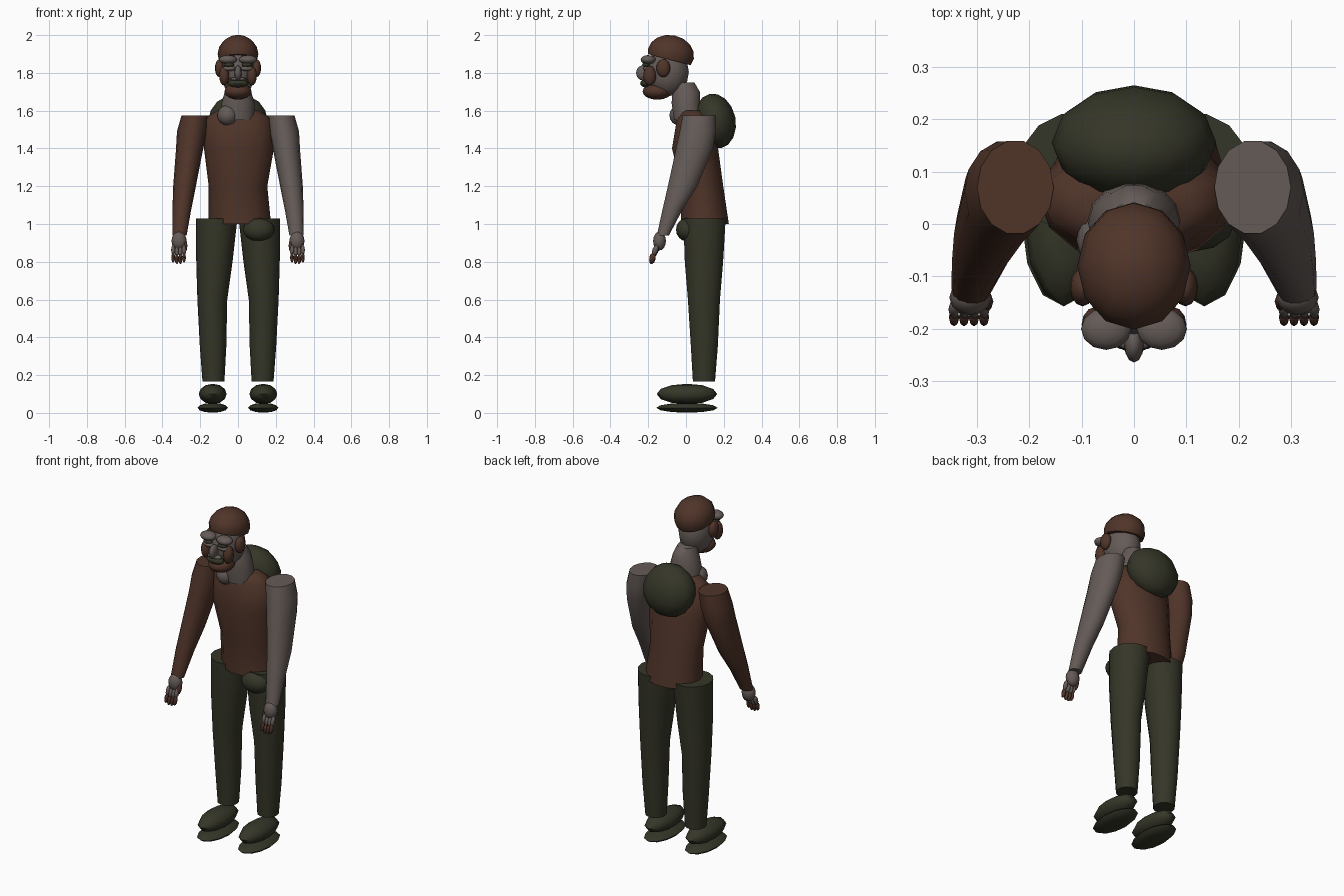
import bpy, bmesh, math
from mathutils import Matrix, Vector

if "Cube" in bpy.data.objects:
    bpy.data.objects.remove(bpy.data.objects["Cube"], do_unlink=True)


def material(name, rgb):
    m = bpy.data.materials.new(name)
    m.use_nodes = True
    colour = (*rgb, 1)
    m.diffuse_color = colour
    node = next(n for n in m.node_tree.nodes if n.type == "BSDF_PRINCIPLED")
    node.inputs["Base Color"].default_value = colour
    return m


BROWN = material("dark brown", (0.08, 0.035, 0.022))
GREY = material("warm grey", (0.13, 0.105, 0.096))
GREEN = material("dark olive", (0.036, 0.037, 0.021))


def finish(name, bm, mat, angle=60):
    bmesh.ops.recalc_face_normals(bm, faces=bm.faces)
    mesh = bpy.data.meshes.new(name)
    bm.to_mesh(mesh)
    bm.free()
    mesh.materials.append(mat)
    ob = bpy.data.objects.new(name, mesh)
    bpy.context.collection.objects.link(ob)
    bpy.ops.object.select_all(action="DESELECT")
    ob.select_set(True)
    bpy.context.view_layer.objects.active = ob
    bpy.ops.object.shade_smooth_by_angle(angle=math.radians(angle))
    return ob


def ball(name, centre, radii, mat, tilt=0, seg=12, rings=8, cut=None):
    """Ellipsoid, tilted about x; cut = (point, normal) keeps the upper side."""
    bm = bmesh.new()
    bmesh.ops.create_uvsphere(bm, u_segments=seg, v_segments=rings, radius=1)
    place = (Matrix.Translation(centre) @ Matrix.Rotation(math.radians(tilt), 4, "X")
             @ Matrix.Diagonal((*radii, 1)))
    bmesh.ops.transform(bm, matrix=place, verts=bm.verts)
    if cut:
        geom = bm.verts[:] + bm.edges[:] + bm.faces[:]
        bmesh.ops.bisect_plane(bm, geom=geom, plane_co=cut[0], plane_no=cut[1],
                               clear_inner=True)
        bmesh.ops.holes_fill(bm, edges=[e for e in bm.edges if e.is_boundary])
    return finish(name, bm, mat)


def loft(name, sections, mat, side=1, seg=14):
    """Capped tube through level ellipses given as x, y, z, rx, ry."""
    bm = bmesh.new()
    loops = []
    for x, y, z, rx, ry in sections:
        turn = [2 * math.pi * i / seg for i in range(seg)]
        loops.append([bm.verts.new((side * x + rx * math.cos(a), y + ry * math.sin(a), z))
                      for a in turn])
    for low, high in zip(loops, loops[1:]):
        for i in range(seg):
            j = (i + 1) % seg
            bm.faces.new((low[i], low[j], high[j], high[i]))
    bm.faces.new(loops[0])
    bm.faces.new(loops[-1])
    return finish(name, bm, mat)


# Torso, hump and pouch
loft("torso", [(0.01, 0.1, 1.0, 0.165, 0.13), (0, 0.085, 1.2, 0.155, 0.115),
               (0.005, 0.048, 1.4, 0.185, 0.125), (0, 0.045, 1.56, 0.175, 0.095),
               (0, 0.035, 1.6, 0.11, 0.065)], BROWN)
ball("back_hump", (0, 0.155, 1.545), (0.157, 0.108, 0.147), GREEN, tilt=12)
ball("hip_pouch", (0.11, 0.005, 0.97), (0.083, 0.058, 0.062), GREEN)

# Neck and throat lump
loft("neck", [(0, 0.01, 1.55, 0.09, 0.075), (0, 0.0, 1.64, 0.087, 0.078),
              (0, 0.0, 1.7, 0.07, 0.075), (0, -0.01, 1.75, 0.05, 0.055)], GREY)
ball("throat_lump", (-0.055, -0.03, 1.575), (0.055, 0.058, 0.055), GREY)

# Head
ball("skull", (0, -0.1, 1.805), (0.092, 0.115, 0.13), GREY)
ball("hair", (0, -0.08, 1.9), (0.108, 0.124, 0.1), BROWN, tilt=-12,
     cut=(Vector((0, -0.08, 1.868)), Vector((0, 0.25, 0.97))))
ball("chin_beard", (0, -0.152, 1.702), (0.072, 0.078, 0.044), BROWN)
ball("mouth", (0, -0.212, 1.745), (0.055, 0.03, 0.022), GREEN)
ball("upper_lip", (0, -0.218, 1.768), (0.045, 0.022, 0.01), GREY)
ball("lower_lip", (0, -0.218, 1.742), (0.04, 0.026, 0.006), GREY)
ball("nose", (0, -0.228, 1.8), (0.019, 0.036, 0.04), GREY)

# Paired parts
for side, label, sleeve in ((1, "left", GREY), (-1, "right", BROWN)):
    ball(label + "_brow", (side * 0.053, -0.2, 1.87), (0.048, 0.04, 0.024), GREY)
    ball(label + "_eye", (side * 0.048, -0.212, 1.843), (0.028, 0.02, 0.012), GREEN)
    ball(label + "_eye_bag", (side * 0.046, -0.205, 1.823), (0.034, 0.022, 0.014), GREY)
    ball(label + "_cheek", (side * 0.073, -0.192, 1.785), (0.027, 0.034, 0.052), BROWN)
    ball(label + "_ear", (side * 0.098, -0.12, 1.825), (0.024, 0.037, 0.048), BROWN)

    # Arm
    loft(label + "_arm", [(0.31, -0.122, 0.94, 0.038, 0.033),
                          (0.297, -0.07, 1.08, 0.05, 0.055),
                          (0.283, -0.018, 1.2, 0.06, 0.08),
                          (0.256, 0.045, 1.4, 0.072, 0.1),
                          (0.243, 0.062, 1.49, 0.08, 0.098),
                          (0.226, 0.07, 1.575, 0.073, 0.09)], sleeve, side)
    # Hand with two-part fingers
    ball(label + "_palm", (side * 0.312, -0.14, 0.91), (0.04, 0.034, 0.05), GREY)
    for i in range(4):
        x = side * (0.286 + 0.019 * i)
        drop = 0.008 if i in (1, 2) else 0
        ball(f"{label}_finger_{i + 1}", (x, -0.163, 0.862 - drop),
             (0.011, 0.015, 0.03), GREY, tilt=-20, seg=8, rings=6)
        ball(f"{label}_fingertip_{i + 1}", (x, -0.178, 0.822 - drop),
             (0.01, 0.016, 0.027), BROWN, tilt=-15, seg=8, rings=6)
    ball(label + "_thumb", (side * 0.28, -0.148, 0.885), (0.012, 0.016, 0.035),
         BROWN, tilt=-15, seg=8, rings=6)

    # Leg and shoe
    loft(label + "_leg", [(0.13, 0.095, 0.165, 0.058, 0.06),
                          (0.132, 0.097, 0.35, 0.07, 0.073),
                          (0.136, 0.095, 0.6, 0.079, 0.087),
                          (0.125, 0.095, 0.8, 0.096, 0.104),
                          (0.113, 0.098, 1.03, 0.11, 0.115)], GREEN, side)
    ball(label + "_shoe", (side * 0.134, 0.005, 0.1), (0.074, 0.16, 0.054), GREEN, rings=6)
    ball(label + "_sole", (side * 0.134, 0.005, 0.027), (0.08, 0.162, 0.026), GREEN, rings=6)
